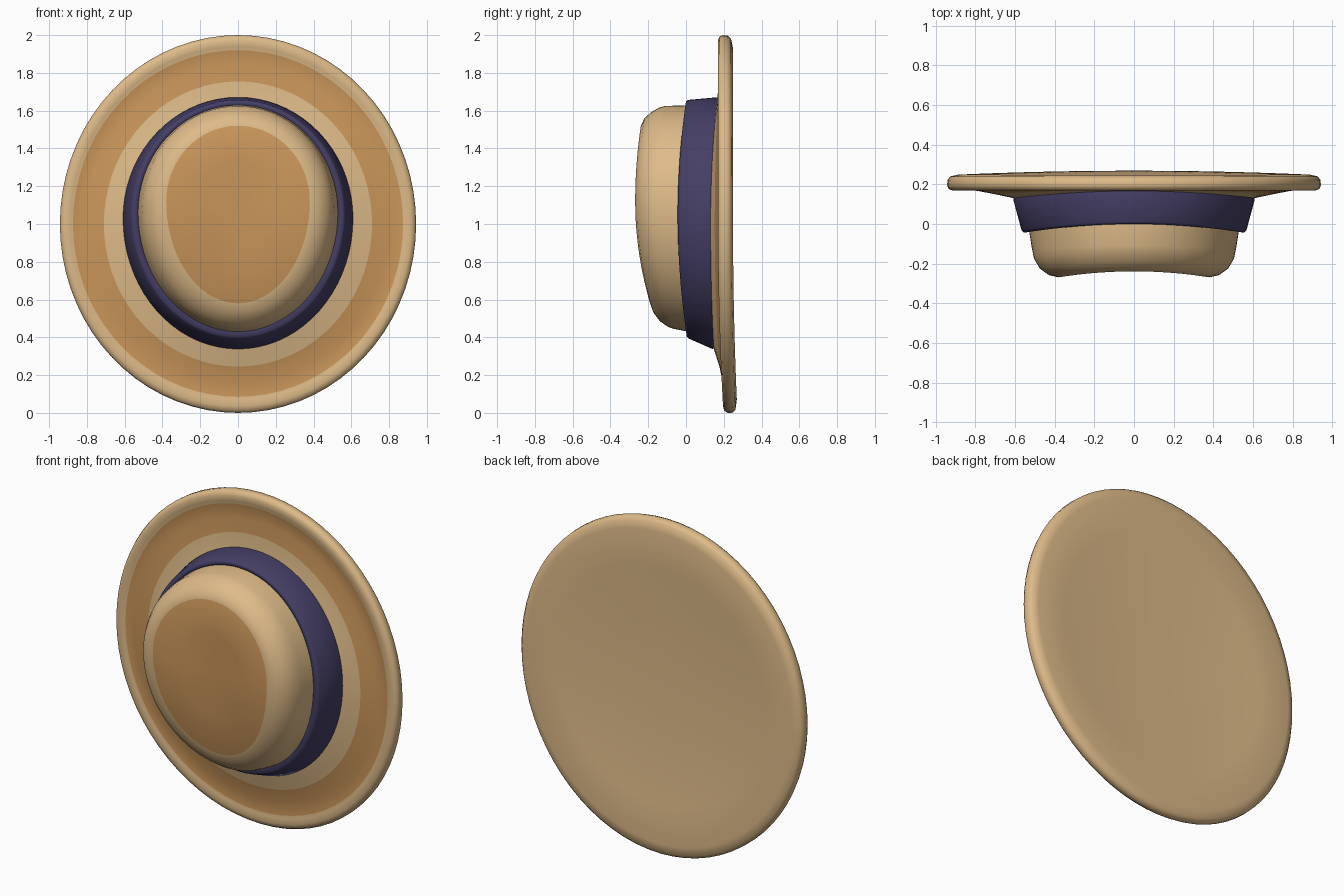
import bpy, bmesh, math

N = 72


def material(name, rgb):
    m = bpy.data.materials.new(name)
    m.diffuse_color = (*rgb, 1)
    return m


TAN = material("light straw", (0.73, 0.495, 0.25))
BROWN = material("dark straw", (0.60, 0.31, 0.105))
NAVY = material("navy ribbon", (0.060, 0.049, 0.132))


def ring(bm, rx, zc, zt, zb, ys, yt, yb):
    """Egg-shaped ring: half width, widest height, top, bottom, y at side/top/bottom."""
    out = []
    for i in range(N):
        t = 2 * math.pi * i / N
        s, c = math.sin(t), math.cos(t)
        z = zc + c * (zt - zc if c > 0 else zc - zb)
        y = ys * s * s + (yt if c > 0 else yb) * c * c
        out.append(bm.verts.new((rx * s, y, z)))
    return out


def loft(name, rings, mats, brown=(), cap_start=None, cap_end=None, closed=False, angle=80):
    """Skin the rings; bands listed in brown use the second material."""
    bm = bmesh.new()
    rs = [ring(bm, *r) for r in rings]
    pairs = list(zip(rs, rs[1:]))
    if closed:
        pairs.append((rs[-1], rs[0]))
    for k, (a, b) in enumerate(pairs):
        for i in range(N):
            j = (i + 1) % N
            f = bm.faces.new((a[i], a[j], b[j], b[i]))
            f.material_index = 1 if k in brown else 0
    for r, cap, idx in ((rs[0], cap_start, 1 if 0 in brown else 0), (rs[-1], cap_end, 0)):
        if cap:
            v = bm.verts.new(cap)
            for i in range(N):
                f = bm.faces.new((r[i], r[(i + 1) % N], v))
                f.material_index = idx
    bmesh.ops.recalc_face_normals(bm, faces=bm.faces)
    me = bpy.data.meshes.new(name)
    bm.to_mesh(me)
    bm.free()
    for m in mats:
        me.materials.append(m)
    ob = bpy.data.objects.new(name, me)
    bpy.context.collection.objects.link(ob)
    bpy.ops.object.select_all(action='DESELECT')
    ob.select_set(True)
    bpy.context.view_layer.objects.active = ob
    bpy.ops.object.shade_smooth_by_angle(angle=math.radians(angle))


# Crown: dished dark top, rounded shoulder, straight wall
loft("crown", [
    (0.20, 1.08, 1.32, 0.82, -0.242, -0.236, -0.218),
    (0.38, 1.12, 1.52, 0.58, -0.269, -0.239, -0.190),
    (0.43, 1.10, 1.56, 0.53, -0.258, -0.220, -0.172),
    (0.475, 1.09, 1.59, 0.485, -0.225, -0.187, -0.138),
    (0.505, 1.08, 1.615, 0.455, -0.175, -0.145, -0.095),
    (0.515, 1.07, 1.625, 0.445, -0.125, -0.110, -0.065),
    (0.53, 1.06, 1.628, 0.43, -0.03, 0.00, 0.01),
    (0.55, 1.05, 1.63, 0.40, 0.14, 0.18, 0.17),
], [TAN, BROWN], brown=(0,), cap_start=(0, -0.229, 1.07))

# Ribbon band, flaring towards the brim, with a rounded front lip
loft("ribbon_band", [
    (0.525, 1.06, 1.625, 0.430, -0.036, 0.004, 0.006),
    (0.555, 1.05, 1.650, 0.405, -0.044, 0.000, 0.004),
    (0.568, 1.05, 1.657, 0.393, -0.030, 0.012, 0.016),
    (0.609, 1.03, 1.671, 0.338, 0.122, 0.165, 0.140),
    (0.606, 1.03, 1.668, 0.345, 0.138, 0.178, 0.155),
    (0.53, 1.05, 1.61, 0.42, 0.138, 0.178, 0.155),
], [NAVY], closed=True)

# Brim: sloped front with dark stripe, rounded rim, shallow dished back
loft("brim", [
    (0.53, 1.04, 1.61, 0.42, 0.112, 0.160, 0.130),
    (0.61, 1.02, 1.68, 0.335, 0.131, 0.168, 0.148),
    (0.71, 1.00, 1.755, 0.245, 0.152, 0.173, 0.177),
    (0.80, 1.00, 1.84, 0.160, 0.169, 0.177, 0.195),
    (0.874, 1.00, 1.92, 0.085, 0.177, 0.179, 0.201),
    (0.888, 1.00, 1.94, 0.068, 0.171, 0.171, 0.198),
    (0.917, 1.00, 1.972, 0.035, 0.169, 0.169, 0.196),
    (0.936, 1.00, 1.993, 0.011, 0.178, 0.178, 0.203),
    (0.943, 1.00, 2.000, 0.000, 0.195, 0.195, 0.220),
    (0.942, 1.00, 1.998, 0.001, 0.222, 0.222, 0.247),
    (0.927, 1.00, 1.982, 0.018, 0.240, 0.238, 0.262),
    (0.890, 1.00, 1.935, 0.070, 0.249, 0.248, 0.269),
    (0.70, 1.00, 1.73, 0.29, 0.237, 0.241, 0.246),
    (0.40, 1.00, 1.42, 0.58, 0.222, 0.226, 0.226),
], [TAN, BROWN], brown=(2, 3), cap_end=(0, 0.216, 1.0))
